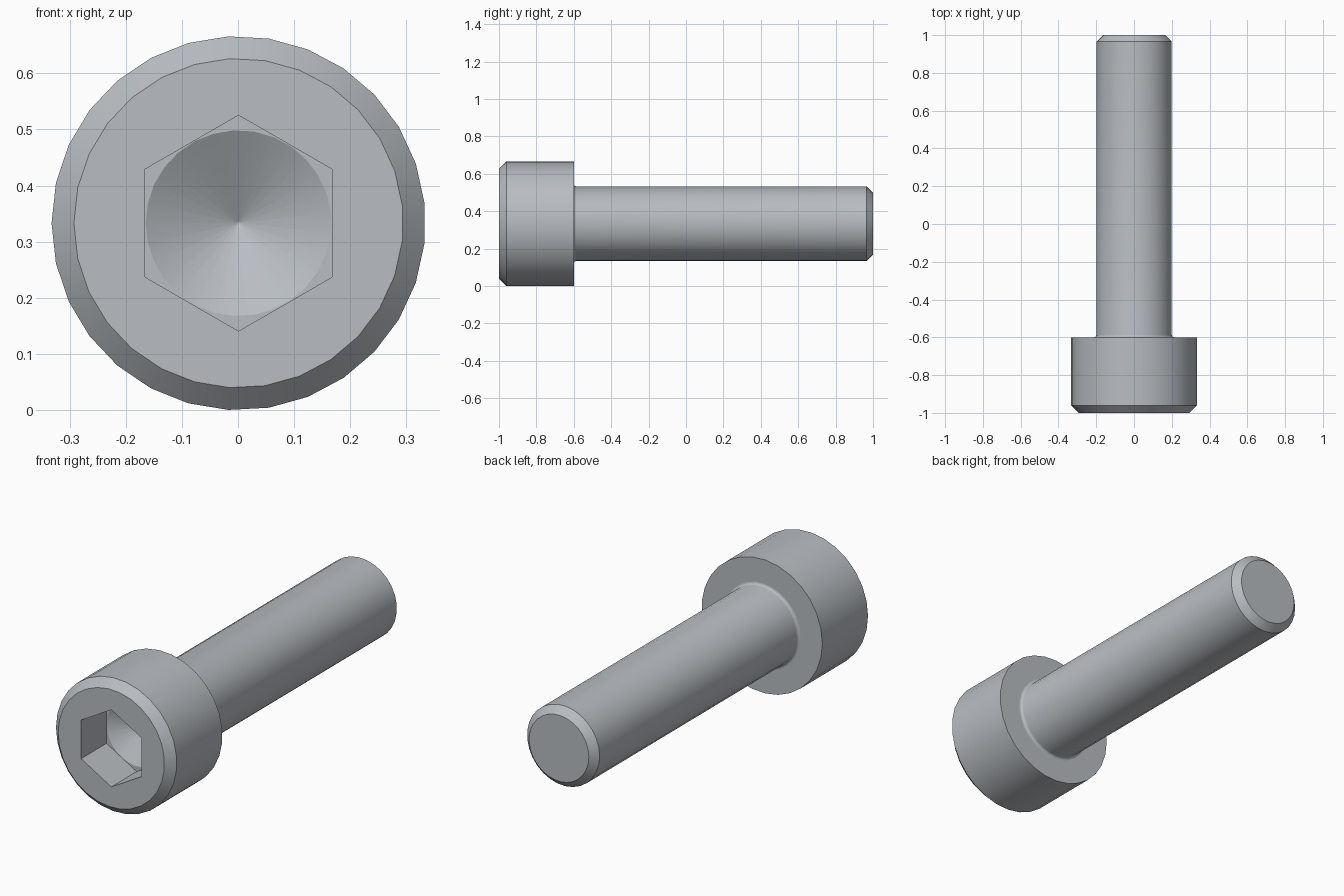
import bpy
import bmesh
import math

if "Cube" in bpy.data.objects:
    bpy.data.objects.remove(bpy.data.objects["Cube"])

SIDES = 29
CX, CZ = 0.001, 0.333      # screw axis, running along y
FILLET = 0.013
SHAFT_R = 0.2

steel = bpy.data.materials.new("steel grey")
steel.diffuse_color = (0.48, 0.51, 0.54, 1)
steel.use_nodes = True
steel.node_tree.nodes["Principled BSDF"].inputs["Base Color"].default_value = steel.diffuse_color


def ring(bm, radius, y, sides=SIDES, start=math.pi):
    """Closed loop of vertices around the screw axis."""
    return [bm.verts.new((CX + radius * math.cos(start + i * math.tau / sides), y,
                          CZ + radius * math.sin(start + i * math.tau / sides)))
            for i in range(sides)]


def bridge(bm, a, b):
    """Quads between two loops of equal count."""
    n = len(a)
    for i in range(n):
        bm.faces.new((a[i], a[(i + 1) % n], b[(i + 1) % n], b[i]))


def lathe(bm, profile):
    """Revolve (radius, y) points; returns the first and last loops."""
    loops = [ring(bm, r, y) for r, y in profile]
    for a, b in zip(loops, loops[1:]):
        bridge(bm, a, b)
    return loops[0], loops[-1]


def fill_between(bm, *loops):
    """Flat face between an outer and an inner loop."""
    edges = []
    for loop in loops:
        for i, v in enumerate(loop):
            w = loop[(i + 1) % len(loop)]
            edges.append(bm.edges.get((v, w)) or bm.edges.new((v, w)))
    bmesh.ops.triangle_fill(bm, edges=edges, use_beauty=True, normal=(0, -1, 0))


def finish(bm, name):
    bmesh.ops.recalc_face_normals(bm, faces=bm.faces)
    mesh = bpy.data.meshes.new(name)
    bm.to_mesh(mesh)
    bm.free()
    mesh.materials.append(steel)
    obj = bpy.data.objects.new(name, mesh)
    bpy.context.collection.objects.link(obj)
    bpy.ops.object.select_all(action='DESELECT')
    obj.select_set(True)
    bpy.context.view_layer.objects.active = obj
    bpy.ops.object.shade_smooth_by_angle(angle=math.radians(30))


# Head: chamfered cylinder with a hexagonal socket and a drilled cone
bm = bmesh.new()
rim, _ = lathe(bm, [(0.2935, -1), (0.3333, -0.96), (0.3333, -0.6),
                    (SHAFT_R + FILLET, -0.6)])
hex_r = 0.1665 / math.cos(math.pi / 6)
hex_front = ring(bm, hex_r, -1, 6, math.pi / 2)
hex_back = ring(bm, hex_r, -0.8, 6, math.pi / 2)
fill_between(bm, rim, hex_front)
bridge(bm, hex_front, hex_back)
cone_rim, cone_tip = lathe(bm, [(0.1655, -0.8), (0.004, -0.706)])
fill_between(bm, hex_back, cone_rim)
tip = bm.verts.new((CX, -0.704, CZ))
for i in range(SIDES):
    bm.faces.new((cone_tip[i], cone_tip[(i + 1) % SIDES], tip))
finish(bm, "head")

# Shaft: fillet under the head, straight shank, chamfered end
bm = bmesh.new()
fillet = [(SHAFT_R + FILLET * (1 - math.sin(a)), -0.6 + FILLET * (1 - math.cos(a)))
          for a in (i * math.pi / 8 for i in range(5))]
_, end = lathe(bm, fillet + [(SHAFT_R, 0.965), (0.165, 1)])
bm.faces.new(end)
finish(bm, "shaft")
